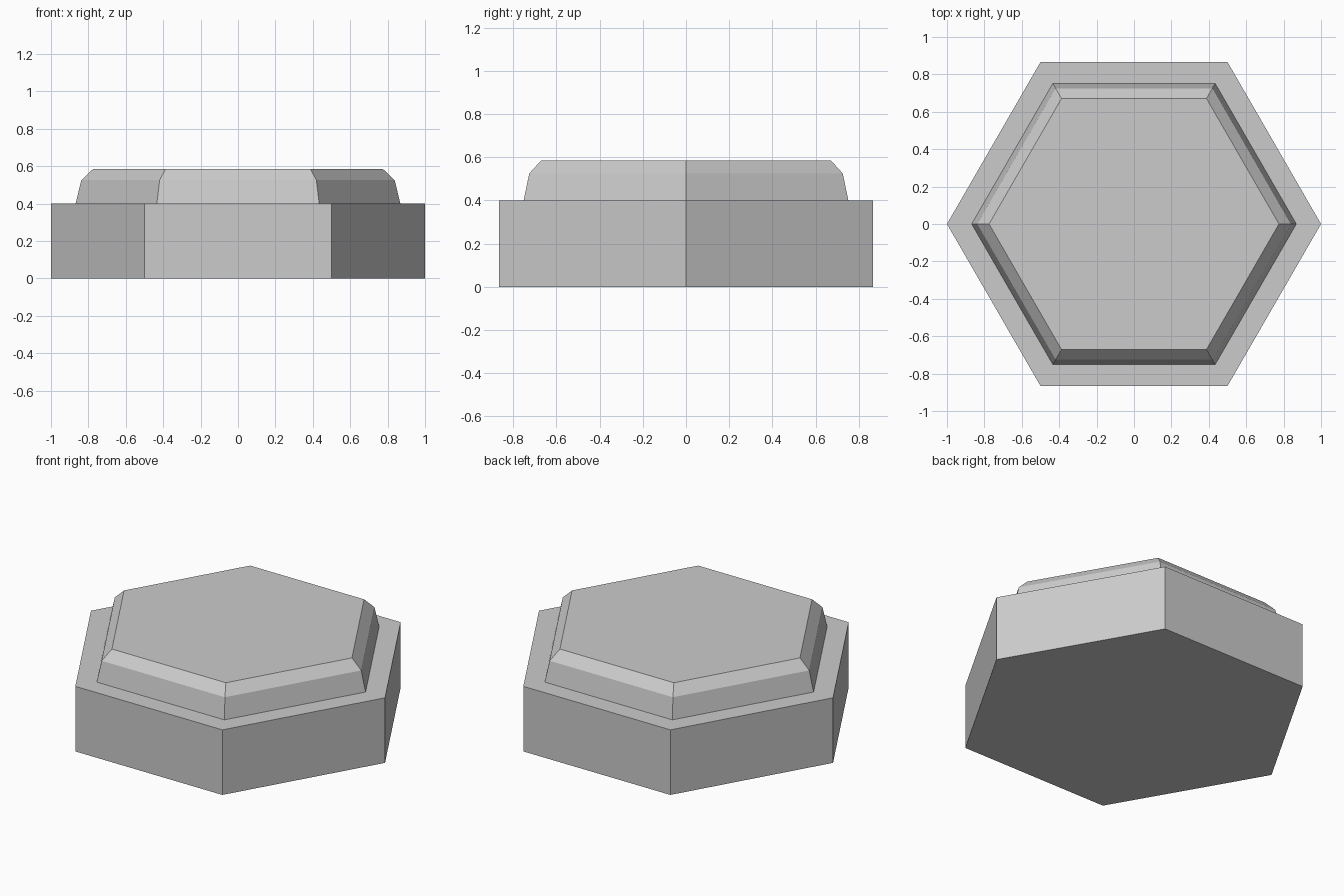
import bpy
import bmesh
from math import cos, sin, pi

cube = bpy.data.objects.get("Cube")
if cube:
    bpy.data.objects.remove(cube, do_unlink=True)

SIDES = 6

grey = bpy.data.materials.new("plain grey")
grey.use_nodes = True
colour = (0.6, 0.6, 0.6, 1.0)
grey.diffuse_color = colour
grey.node_tree.nodes["Principled BSDF"].inputs["Base Color"].default_value = colour


def hex_stack(name, rings):
    """Closed six-sided solid from (corner radius, height) rings, bottom to top."""
    bm = bmesh.new()
    loops = [[bm.verts.new((r * cos(2 * pi * i / SIDES), r * sin(2 * pi * i / SIDES), z))
              for i in range(SIDES)] for r, z in rings]
    bm.faces.new(loops[0][::-1])
    bm.faces.new(loops[-1])
    for low, high in zip(loops, loops[1:]):
        for i in range(SIDES):
            j = (i + 1) % SIDES
            bm.faces.new((low[i], low[j], high[j], high[i]))
    mesh = bpy.data.meshes.new(name)
    bm.to_mesh(mesh)
    bm.free()
    mesh.materials.append(grey)
    obj = bpy.data.objects.new(name, mesh)
    bpy.context.collection.objects.link(obj)
    return obj


# Straight-sided lower block
hex_stack("base", [(1.0, 0.0), (1.0, 0.4)])

# Tapered upper slab with a chamfered rim
hex_stack("raised_cap", [(0.868, 0.4), (0.838, 0.525), (0.775, 0.585)])
